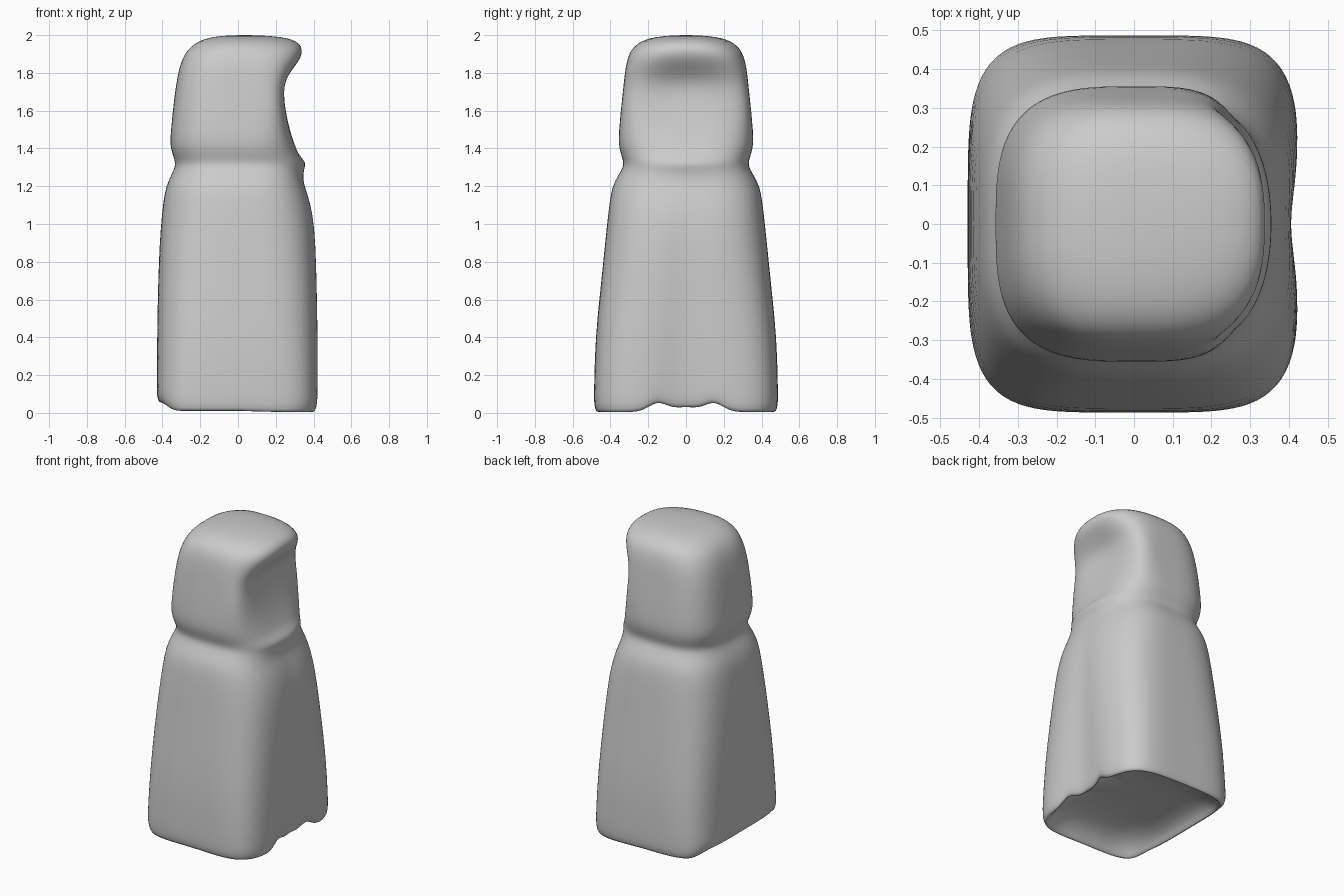
import bpy, bmesh
from math import cos, sin, pi, exp

SIDES = 80

# Outline stations: height, back (-x), face (+x), half width (y), squareness
UNDERSIDE = [
    (0.140, 0.12, 0.12, 0.15, 4.0),
    (0.130, 0.29, 0.27, 0.35, 4.2),
    (0.060, 0.385, 0.375, 0.44, 4.5),
    (0.010, 0.402, 0.397, 0.462, 4.7),
]
ROBE = [
    (0.008, 0.418, 0.416, 0.476, 4.7),
    (0.045, 0.430, 0.428, 0.488, 4.7),
    (0.150, 0.429, 0.428, 0.486, 4.6),
    (0.400, 0.428, 0.427, 0.480, 4.1),
    (0.650, 0.424, 0.422, 0.453, 3.7),
    (0.900, 0.415, 0.414, 0.428, 3.3),
    (1.060, 0.402, 0.398, 0.411, 3.1),
    (1.170, 0.388, 0.365, 0.397, 3.0),
    (1.230, 0.368, 0.342, 0.376, 2.9),
    (1.290, 0.337, 0.332, 0.337, 3.0),
]
HOOD = [
    (1.325, 0.330, 0.335, 0.328, 3.1),
    (1.365, 0.345, 0.318, 0.343, 3.1),
    (1.420, 0.361, 0.300, 0.358, 3.1),
    (1.500, 0.354, 0.272, 0.354, 3.2),
    (1.600, 0.345, 0.253, 0.345, 3.2),
    (1.700, 0.333, 0.246, 0.334, 3.2),
    (1.770, 0.322, 0.264, 0.327, 3.1),
    (1.830, 0.309, 0.301, 0.319, 3.0),
    (1.880, 0.292, 0.333, 0.308, 2.8),
    (1.920, 0.268, 0.341, 0.291, 2.7),
    (1.955, 0.230, 0.328, 0.259, 2.5),
    (1.982, 0.175, 0.280, 0.205, 2.3),
    (1.996, 0.100, 0.180, 0.120, 2.1),
]


def bump(v, centre, width):
    return exp(-((v - centre) / width) ** 2)


def outline_point(station, angle):
    z, back, face, half, n = station
    c, s = cos(angle), sin(angle)
    if c > 0:                          # squarer edges beside the face opening
        n += 2.5 * bump(z, 1.65, 0.16)
    r = (abs(c) ** n + abs(s) ** n) ** (-1 / n)
    x, y = c * r * (face if c > 0 else back), s * r * half
    side = max(0.0, c) ** 0.6          # 1 on the face side
    # robe fold opening toward the hem
    if z < 1.2:
        x -= side * 0.036 * bump(y, 0, 0.06 + 0.1 * (1 - z / 1.2)) * (1 - z / 1.2)
    # collar roll and hollow inside the hood
    x += side * 0.032 * bump(z, 1.315, 0.03) * bump(y, 0, 0.2)
    x -= side * 0.02 * bump(z, 1.74, 0.07) * bump(y, 0, 0.18)
    # uneven hem, raised along the back
    if z < 0.1:
        if c > 0.3:
            z += side * (0.05 * (bump(y, 0.15, 0.06) + bump(y, -0.15, 0.06))
                         + 0.02 * bump(y, 0, 0.1))
        z += 0.045 * min(1.0, max(0.0, (-x - 0.34) / 0.06))
        z -= 0.012 * min(1.0, max(0.0, x / 0.4)) * abs(s)
    return x, y, z


def loft(name, stations, top_z, bottom_z):
    bm = bmesh.new()
    rings = [[bm.verts.new(outline_point(st, 2 * pi * i / SIDES)) for i in range(SIDES)]
             for st in stations]
    for low, high in zip(rings, rings[1:]):
        for i in range(SIDES):
            j = (i + 1) % SIDES
            bm.faces.new((low[i], low[j], high[j], high[i]))
    top = bm.verts.new((0.03, 0, top_z))
    bottom = bm.verts.new((0, 0, bottom_z))
    for i in range(SIDES):
        j = (i + 1) % SIDES
        bm.faces.new((rings[-1][i], rings[-1][j], top))
        bm.faces.new((rings[0][j], rings[0][i], bottom))
    mesh = bpy.data.meshes.new(name)
    bm.to_mesh(mesh)
    bm.free()
    mesh.shade_smooth()
    ob = bpy.data.objects.new(name, mesh)
    bpy.context.collection.objects.link(ob)
    return ob


# Hooded robe as one continuous skin, with a hollow base
figure = loft("hooded_robe", UNDERSIDE + ROBE + HOOD, 2.001, 0.141)
smooth = figure.modifiers.new("smooth", 'SUBSURF')
smooth.levels = smooth.render_levels = 1
